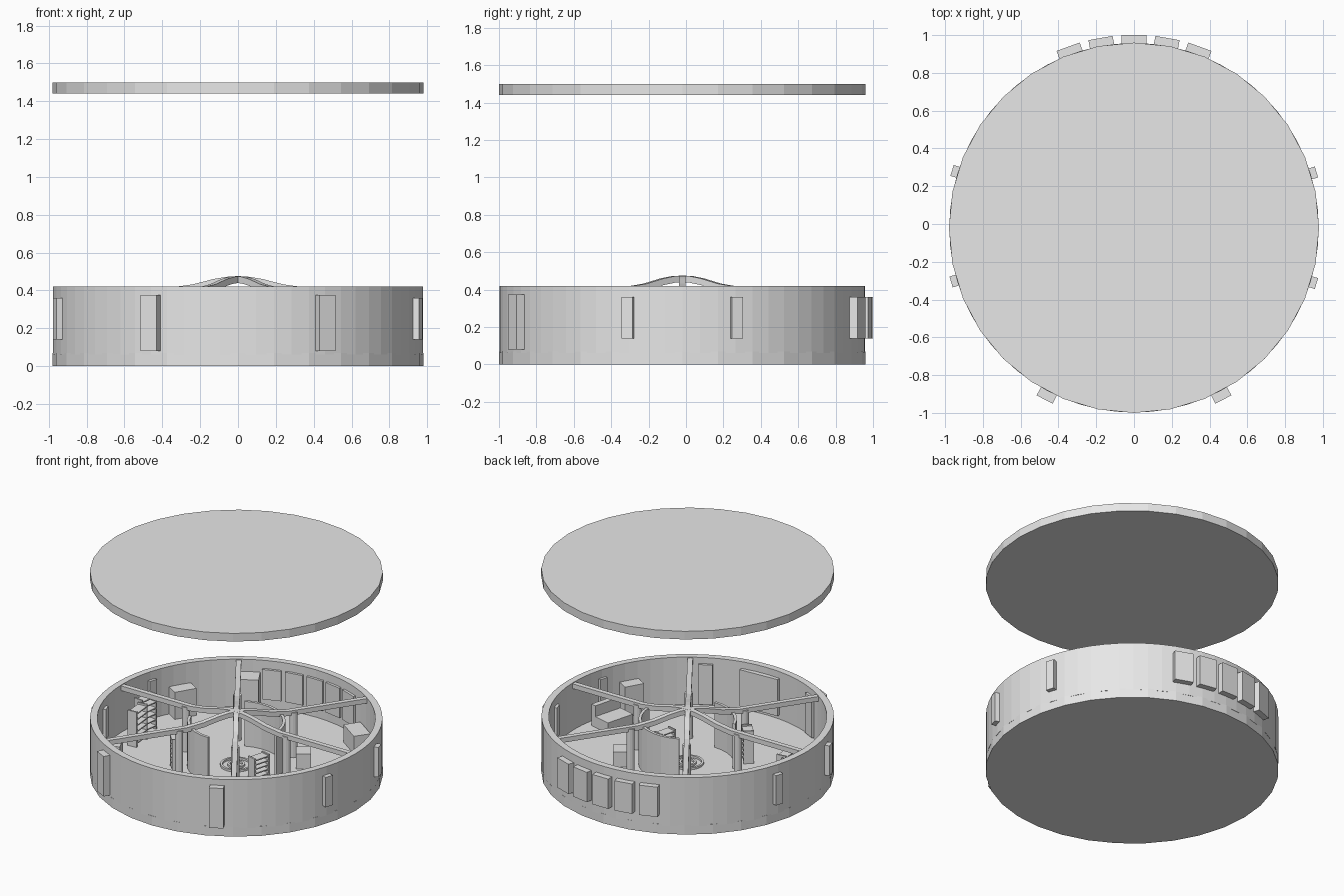
import bpy, bmesh
from math import sin, cos, pi, radians
from mathutils import Matrix, Vector

cube = bpy.data.objects.get("Cube")
if cube:
    bpy.data.objects.remove(cube, do_unlink=True)

CY = -0.02      # shared centre of the round hull
R = 0.98        # hull radius
FLOOR = 0.07
TOP = 0.42

grey = bpy.data.materials.new("light grey")
grey.use_nodes = True
grey.diffuse_color = (0.8, 0.8, 0.8, 1)
grey.node_tree.nodes["Principled BSDF"].inputs["Base Color"].default_value = (0.8, 0.8, 0.8, 1)


def finish(name, bm):
    bmesh.ops.recalc_face_normals(bm, faces=bm.faces)
    mesh = bpy.data.meshes.new(name)
    bm.to_mesh(mesh)
    bm.free()
    mesh.materials.append(grey)
    obj = bpy.data.objects.new(name, mesh)
    obj.location.y = CY
    bpy.context.collection.objects.link(obj)
    return obj


def disc(name, r, z0, z1, sides, x=0, y=0):
    bm = bmesh.new()
    bmesh.ops.create_cone(bm, cap_ends=True, segments=sides, radius1=r, radius2=r, depth=z1 - z0,
                          matrix=Matrix.Translation((x, y, (z0 + z1) / 2)))
    return finish(name, bm)


def arc_wall(name, r0, r1, z0, z1, a0, a1, steps):
    """Curved wall between two angles; a full turn closes on itself."""
    bm = bmesh.new()
    full = a1 - a0 >= 360
    rings = []
    for i in range(steps if full else steps + 1):
        a = radians(a0 + (a1 - a0) * i / steps)
        rings.append([bm.verts.new((r * cos(a), r * sin(a), z))
                      for r, z in ((r0, z0), (r1, z0), (r1, z1), (r0, z1))])
    for i in range(steps):
        p, q = rings[i], rings[(i + 1) % len(rings)]
        for k in range(4):
            n = (k + 1) % 4
            bm.faces.new((p[k], p[n], q[n], q[k]))
    if not full:
        bm.faces.new(rings[0])
        bm.faces.new(rings[-1])
    return finish(name, bm)


def polar_box(name, angle, r0, r1, width, z0, z1):
    """Box whose depth runs outward along the given angle."""
    bm = bmesh.new()
    m = (Matrix.Rotation(radians(angle), 4, 'Z')
         @ Matrix.Translation(((r0 + r1) / 2, 0, (z0 + z1) / 2))
         @ Matrix.Diagonal((r1 - r0, width, z1 - z0, 1)))
    bmesh.ops.create_cube(bm, size=1, matrix=m)
    return finish(name, bm)


# Hull: floor plate, outer wall and raised lid
disc("floor_plate", R, 0, FLOOR, 32)
arc_wall("outer_wall", 0.93, R - 0.002, FLOOR - 0.01, TOP, 0, 360, 64)
disc("lid", R, 1.44, 1.5, 32)

# Windows and doors set through the wall
for i in range(5):
    polar_box(f"back_window_{i + 1}", 70 + 10 * i, 0.91, 1.02, 0.13, 0.14, 0.36)
for i, a in enumerate((17, 162.5, 196.5, 343)):
    polar_box(f"side_window_{i + 1}", a, 0.91, 1.01, 0.06, 0.14, 0.36)
for i, a in enumerate((242.5, 297.5)):
    polar_box(f"front_door_{i + 1}", a, 0.91, 1.025, 0.095, 0.08, 0.375)
polar_box("wall_screen", 273, 0.895, 0.935, 0.3, 0.1, 0.37)

# Roof beams that hump over the middle
PROFILE = [(0.95, 0.415), (0.36, 0.415), (0.24, 0.432), (0.13, 0.46), (0.06, 0.472), (0, 0.475)]
path = PROFILE + [(-r, z) for r, z in PROFILE[-2::-1]]
for n, a in enumerate((0, 56, 124)):
    bm = bmesh.new()
    d = Vector((cos(radians(a)), sin(radians(a)), 0))
    side = Vector((-d.y, d.x, 0)) * 0.018
    rows = []
    for r, z in path:
        c = d * r
        rows.append([bm.verts.new(c + side * s + Vector((0, 0, z - drop)))
                     for s, drop in ((-1, 0), (1, 0), (1, 0.035), (-1, 0.035))])
    for p, q in zip(rows, rows[1:]):
        for k in range(4):
            m = (k + 1) % 4
            bm.faces.new((p[k], p[m], q[m], q[k]))
    bm.faces.new(rows[0])
    bm.faces.new(rows[-1])
    finish(f"roof_beam_{n + 1}", bm)
    for s in (1, -1):
        disc(f"column_{n + 1}_{'a' if s > 0 else 'b'}", 0.028, FLOOR, 0.4, 12,
             s * 0.41 * d.x, s * 0.41 * d.y)

# Central room: curved walls and floor rings
arc_wall("room_wall_1", 0.31, 0.33, FLOOR, 0.4, 0, 115, 10)
arc_wall("room_wall_2", 0.31, 0.33, FLOOR, 0.4, 200, 270, 6)
for i, r in enumerate((0.05, 0.1)):
    arc_wall(f"floor_ring_{i + 1}", r - 0.008, r + 0.008, FLOOR, 0.085, 0, 360, 24)


# Shelf racks with two uprights
def rack(name, angle, r, width, height, shelves):
    for s in (-1, 1):
        post = polar_box(f"{name}_post_{'l' if s < 0 else 'r'}", angle, r, r + 0.07, 0.012,
                         FLOOR, FLOOR + height)
        t = radians(angle)
        post.location += Vector((-sin(t), cos(t), 0)) * s * width / 2
    for i in range(shelves):
        z = FLOOR + height * (i + 0.7) / shelves
        polar_box(f"{name}_shelf_{i + 1}", angle, r, r + 0.07, width, z - 0.008, z)


rack("side_rack_1", 186, 0.72, 0.14, 0.26, 6)
rack("side_rack_2", 173, 0.78, 0.14, 0.26, 6)
rack("inner_rack", 222, 0.37, 0.1, 0.24, 7)
rack("room_rack", 345, 0.2, 0.12, 0.16, 5)

# Furniture standing around the ring
FURNITURE = [("cabinet", 149, 0.83, 0.93, 0.16, 0.27), ("wall_counter", 120, 0.8, 0.93, 0.16, 0.33),
             ("sofa_seat", 345, 0.7, 0.83, 0.22, 0.15), ("sofa_back", 345, 0.83, 0.87, 0.22, 0.23),
             ("locker", 330, 0.84, 0.93, 0.14, 0.29), ("crate", 205, 0.78, 0.9, 0.12, 0.17),
             ("side_table", 35, 0.4, 0.5, 0.12, 0.18), ("wall_desk", 55, 0.8, 0.92, 0.2, 0.2)]
for name, a, r0, r1, w, z in FURNITURE:
    polar_box(name, a, r0, r1, w, FLOOR, z)
